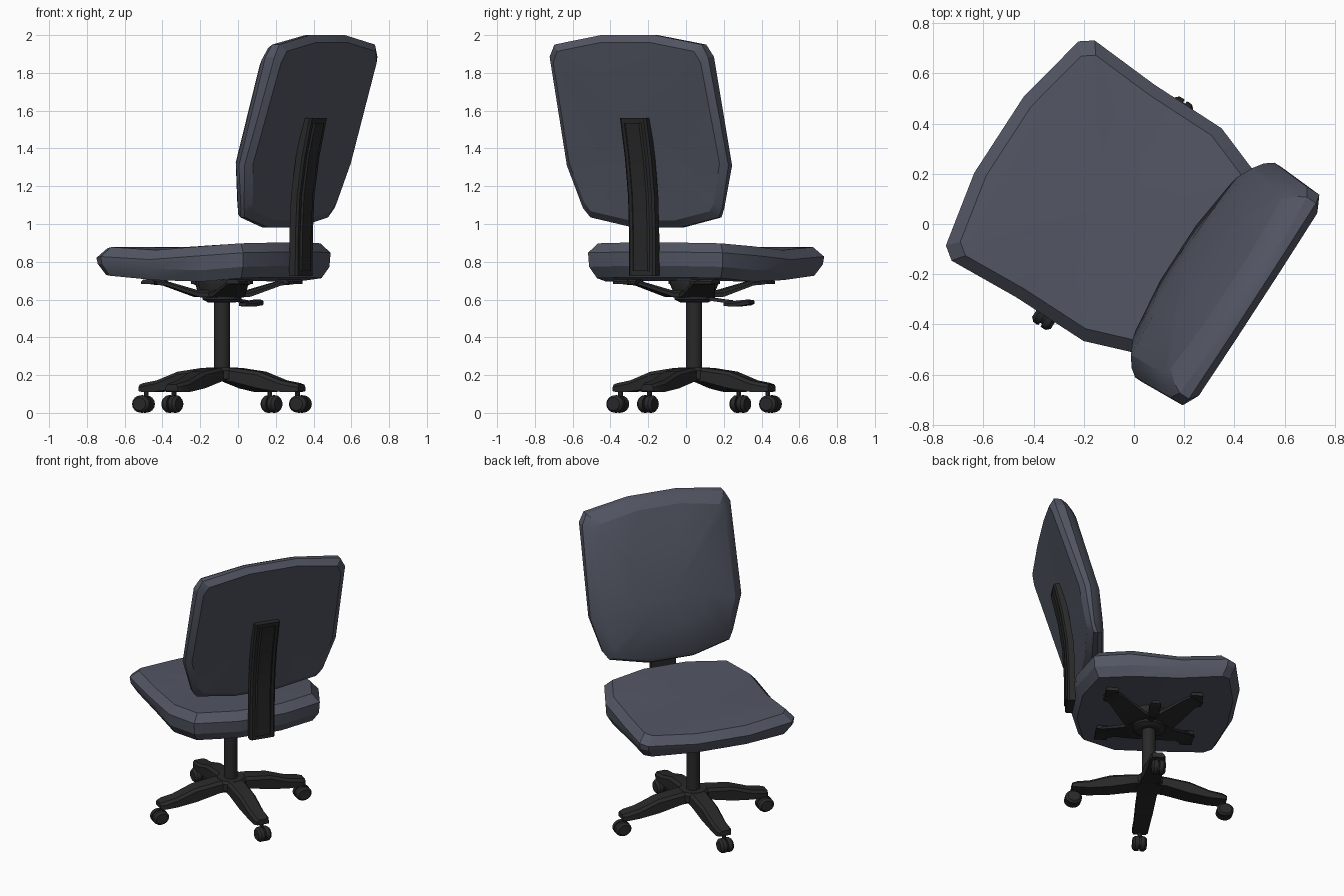
import bpy
from math import sin, cos, pi, radians
from mathutils import Matrix, Vector

if "Cube" in bpy.data.objects:
    bpy.data.objects.remove(bpy.data.objects["Cube"])

# Chair is built with its back toward local +Y, then turned and placed
PLACE = Matrix.Translation((-0.085, 0.043, 0)) @ Matrix.Rotation(radians(-123), 4, 'Z')


def material(name, col):
    m = bpy.data.materials.new(name)
    m.diffuse_color = (*col, 1)
    m.use_nodes = True
    m.node_tree.nodes["Principled BSDF"].inputs["Base Color"].default_value = m.diffuse_color
    return m


FABRIC = material("fabric", (0.085, 0.093, 0.125))
PLASTIC = material("plastic", (0.022, 0.022, 0.023))


def loft(name, rings, mat, local=Matrix(), start=None, end=None, angle=25):
    """Skin a list of equal-length rings; optional centre points make fan caps."""
    n = len(rings[0])
    verts = [Vector(p) for r in rings for p in r]
    faces = [(k * n + i, k * n + (i + 1) % n, (k + 1) * n + (i + 1) % n, (k + 1) * n + i)
             for k in range(len(rings) - 1) for i in range(n)]
    for tip, base in ((start, 0), (end, (len(rings) - 1) * n)):
        if tip is None:
            faces.append(tuple(range(base, base + n)))
        else:
            verts.append(Vector(tip))
            faces += [(base + i, base + (i + 1) % n, len(verts) - 1) for i in range(n)]
    me = bpy.data.meshes.new(name)
    me.from_pydata(verts, [], faces)
    me.transform(PLACE @ local)
    ob = bpy.data.objects.new(name, me)
    bpy.context.collection.objects.link(ob)
    me.materials.append(mat)
    bpy.ops.object.select_all(action='DESELECT')
    ob.select_set(True)
    bpy.context.view_layer.objects.active = ob
    bpy.ops.object.mode_set(mode='EDIT')
    bpy.ops.mesh.select_all(action='SELECT')
    bpy.ops.mesh.normals_make_consistent(inside=False)
    bpy.ops.object.mode_set(mode='OBJECT')
    bpy.ops.object.shade_smooth_by_angle(angle=radians(angle))
    return ob


def lerp(table, t):
    if t <= table[0][0]:
        return table[0][1]
    for (a, va), (b, vb) in zip(table, table[1:]):
        if t <= b:
            return va + (vb - va) * (t - a) / (b - a)
    return table[-1][1]


def mirrored(half):
    return half + [(-x, y) for x, y in reversed(half)]


def beam(name, sections, local=Matrix()):
    """Bar along local X from (distance, bottom, top, half width) sections."""
    rings = []
    for r, z0, z1, w in sections:
        c = min(0.018, (z1 - z0) * 0.4)
        rings.append([(r, -w, z0), (r, w, z0), (r, w, z1 - c), (r, w * .72, z1),
                      (r, -w * .72, z1), (r, -w, z1 - c)])
    return loft(name, rings, PLASTIC, local)


def lathe(name, profile, local=Matrix(), n=16):
    rings = [[(r * cos(2 * pi * i / n), r * sin(2 * pi * i / n), z) for i in range(n)]
             for r, z in profile]
    return loft(name, rings, PLASTIC, local)


# Seat cushion
SEAT = mirrored([(.18, -.55), (.485, -.487), (.523, -.435), (.505, -.14),
                 (.505, .18), (.425, .40), (.16, .48)])
TOP = [(-.55, .862), (-.44, .878), (-.14, .862), (.18, .882), (.46, .902)]
LOW = [(-.55, .735), (-.14, .703), (.18, .695), (.46, .718)]


def seat_ring(s, height):
    return [(x * s, -.04 + (y + .04) * s, height(y)) for x, y in SEAT]


loft("seat", [seat_ring(.92, lambda y: lerp(LOW, y)),
              seat_ring(.99, lambda y: lerp(LOW, y) + .06),
              seat_ring(1.0, lambda y: lerp(TOP, y) - .05),
              seat_ring(.91, lambda y: lerp(TOP, y)),
              seat_ring(.5, lambda y: lerp(TOP, y * .5) + .01)],
     FABRIC, Matrix.Translation((-.015, 0, 0)), (0, -.04, .70), (0, -.04, .88))

# Backrest cushion
BACK = mirrored([(.17, 2.0), (.465, 1.95), (.5, 1.885), (.51, 1.31),
                 (.44, 1.085), (.405, 1.035), (.15, .982)])
FRONT_Y = [(.985, .345), (1.08, .398), (1.32, .433), (1.9, .597), (2, .63)]
BACK_Y = [(.985, .38), (1.08, .418), (1.3, .464), (1.9, .655), (2, .66)]


def back_ring(sx, sz, table, off):
    pts = [(x * sx, 1.47 + (z - 1.47) * sz) for x, z in BACK]
    return [(x, lerp(table, z) + off, z) for x, z in pts]


loft("backrest", [back_ring(.5, .5, FRONT_Y, -.098),
                  back_ring(.87, .9, FRONT_Y, -.066),
                  back_ring(.95, .965, FRONT_Y, -.035),
                  back_ring(1, 1, FRONT_Y, 0),
                  back_ring(1, 1, BACK_Y, 0),
                  back_ring(.93, .925, BACK_Y, .028),
                  back_ring(.5, .5, BACK_Y, .028)],
     FABRIC, Matrix.Translation((-.01, 0, 0)),
     (0, lerp(FRONT_Y, 1.4) - .108, 1.4), (0, lerp(BACK_Y, 1.47) + .028, 1.47))

# Curved back post with a raised panel on its rear face
SPINE = [(.725, .502), (.95, .504), (1.15, .514), (1.35, .544), (1.56, .592)]


def post(name, w, y0, y1, trim):
    rings = []
    for z, y in SPINE:
        z = min(max(z, .725 + trim), 1.56 - trim)
        y = lerp(SPINE, z)
        rings.append([(-w, y + y0, z), (w, y + y0, z), (w, y + y1 - .01, z),
                      (w - .012, y + y1, z), (-w + .012, y + y1, z), (-w, y + y1 - .01, z)])
    loft(name, rings, PLASTIC, Matrix.Translation((-.006, 0, 0)))


post("back_post", .083, -.028, .02, 0)
post("back_post_panel", .055, .0, .028, .025)

# Tilt mechanism: hub, four splayed plate arms with pads
lathe("mechanism_hub", [(.075, .585), (.105, .60), (.105, .625), (.13, .68), (.13, .70)])
for i, a in enumerate((48, 132, 228, 312)):
    rot = Matrix.Rotation(radians(a), 4, 'Z')
    beam(f"seat_arm_{i}", [(.05, .61, .65, .1), (.14, .615, .65, .09),
                           (.31, .675, .70, .06), (.375, .68, .705, .055)], rot)
    beam(f"seat_pad_{i}", [(-.07, .682, .705, .04), (.07, .682, .705, .04)],
         Matrix.Translation(rot @ Vector((.36, 0, 0))))

# Height lever
HALF = Matrix.Rotation(pi, 4, 'Z')
beam("lever_rod", [(.05, .60, .62, .012), (.2, .583, .60, .012), (.24, .58, .597, .012)], HALF)
beam("lever_paddle", [(.2, .567, .590, .022), (.26, .562, .592, .034),
                      (.34, .57, .599, .036), (.365, .578, .597, .026)], HALF)

# Column
lathe("column", [(.043, .18), (.043, .59)])
lathe("base_hub", [(.085, .165), (.1, .18), (.1, .225), (.085, .24)])

# Four legs, each with a twin-wheel caster
for i, a in enumerate((0, 92.5, 180, 272.5)):
    rot = Matrix.Rotation(radians(a), 4, 'Z')
    beam(f"base_leg_{i}", [(.03, .168, .24, .06), (.1, .165, .238, .06), (.25, .13, .218, .055),
                           (.38, .112, .172, .05), (.46, .11, .158, .05), (.49, .115, .15, .038)], rot)
    lathe(f"caster_stem_{i}", [(.013, .05), (.013, .125)],
          rot @ Matrix.Translation((.465, 0, 0)), 8)
    wheel = (rot @ Matrix.Translation((.482, 0, .047)) @ Matrix.Diagonal((1.15, 1, 1, 1))
             @ Matrix.Rotation(pi / 2, 4, 'X'))
    lathe(f"caster_axle_{i}", [(.036, -.02), (.036, .02)], wheel, 12)
    for s in (-1, 1):
        lathe(f"caster_wheel_{i}_{'l' if s < 0 else 'r'}",
              [(.045, s * .005), (.047, s * .012), (.046, s * .03), (.034, s * .044)], wheel)
